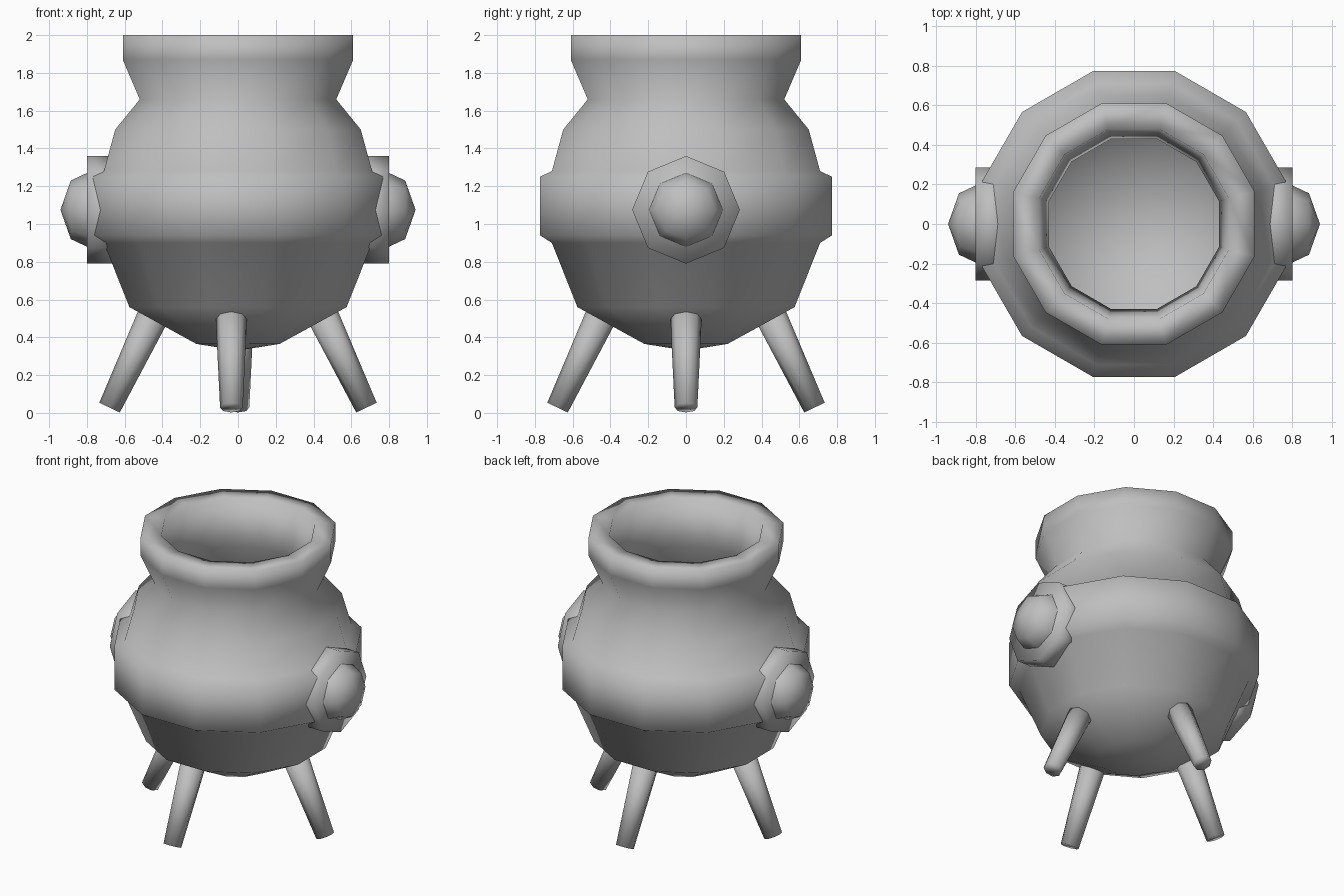
import bpy, bmesh
from math import pi, sin, cos
from mathutils import Matrix, Vector

cube = bpy.data.objects.get("Cube")
if cube:
    bpy.data.objects.remove(cube, do_unlink=True)

iron = bpy.data.materials.new("grey_iron")
iron.use_nodes = True
GREY = (0.52, 0.52, 0.52, 1)
iron.diffuse_color = GREY
iron.node_tree.nodes["Principled BSDF"].inputs["Base Color"].default_value = GREY


def lathe(name, profile, sides, phase=0.0, matrix=Matrix()):
    """Revolve (radius, height) points around local z; zero radius makes a pole."""
    bm = bmesh.new()
    rings = []
    for r, h in profile:
        count = sides if r > 0 else 1
        rings.append([bm.verts.new((r * cos(phase + 2 * pi * i / sides),
                                    r * sin(phase + 2 * pi * i / sides), h))
                      for i in range(count)])
    for low, high in zip(rings, rings[1:]):
        for i in range(sides):
            j = (i + 1) % sides
            corners = [low[i % len(low)], low[j % len(low)],
                       high[j % len(high)], high[i % len(high)]]
            bm.faces.new(list(dict.fromkeys(corners)))
    for ring in (rings[0], rings[-1]):
        if len(ring) > 1:
            bm.faces.new(ring)
    bmesh.ops.recalc_face_normals(bm, faces=bm.faces)
    for face in bm.faces:
        face.smooth = True
    mesh = bpy.data.meshes.new(name)
    bm.to_mesh(mesh)
    bm.free()
    mesh.materials.append(iron)
    obj = bpy.data.objects.new(name, mesh)
    obj.matrix_world = matrix
    bpy.context.collection.objects.link(obj)
    return obj


# Pot: outer wall from the base up, over the rim, then down the inner wall
outer = [(0, 0.33), (0.22, 0.365), (0.575, 0.56), (0.71, 0.90), (0.773, 0.94),
         (0.773, 1.25), (0.71, 1.28), (0.65, 1.50), (0.52, 1.66),
         (0.61, 1.87), (0.61, 2.0)]
inner = [(0.48, 2.0), (0.43, 1.68), (0.57, 1.48), (0.62, 1.25), (0.62, 0.94),
         (0.48, 0.70), (0.2, 0.56), (0, 0.52)]
flat = cos(pi / 12)  # profile gives the distance to the flat sides
lathe("pot", [(r / flat, z) for r, z in outer + inner], 12, pi / 12)

# Side bosses: an octagonal disc with a domed knob
for side, sign in (("left", 1), ("right", -1)):
    turn = Matrix.Rotation(sign * pi / 2, 4, 'Y')
    place = Matrix.Translation((0, 0, 1.075)) @ turn
    lathe(side + "_disc", [(0.285, 0.64), (0.285, 0.80)], 8, 0, place)
    lathe(side + "_knob", [(0.2, 0.74), (0.195, 0.80), (0.155, 0.885), (0, 0.94)],
          8, 0, place)

# Splayed tapering legs
foot, top = Vector((0.68, 0, 0.028)), Vector((0.427, 0, 0.56))
axis = top - foot
tilt = axis.to_track_quat('Z', 'Y').to_matrix().to_4x4()
for k, name in enumerate(("left_leg", "back_leg", "right_leg", "front_leg")):
    shift = -0.035 if name == "front_leg" else 0
    place = (Matrix.Translation((shift, 0, 0)) @ Matrix.Rotation(k * pi / 2, 4, 'Z')
             @ Matrix.Translation(foot) @ tilt)
    lathe(name, [(0.06, 0), (0.086, axis.length)], 8, 0, place)
